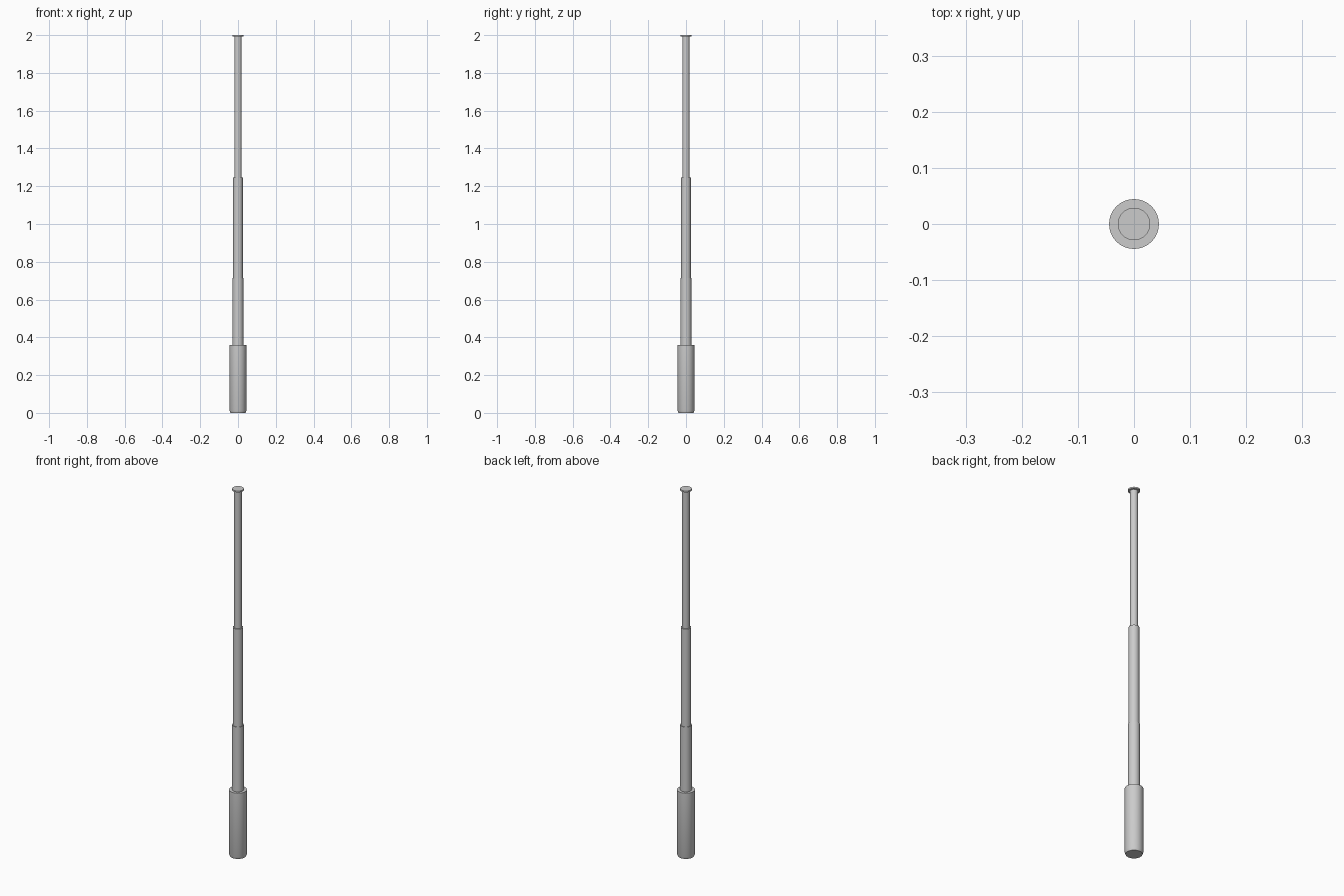
import bpy, bmesh, math

if "Cube" in bpy.data.objects:
    bpy.data.objects.remove(bpy.data.objects["Cube"])

SIDES = 32


def lathe(name, profile):
    """Revolve (radius, z) points around z and close both ends."""
    bm = bmesh.new()
    rings = []
    for r, z in profile:
        rings.append([bm.verts.new((r * math.cos(2 * math.pi * i / SIDES),
                                    r * math.sin(2 * math.pi * i / SIDES), z))
                      for i in range(SIDES)])
    for a, b in zip(rings, rings[1:]):
        for i in range(SIDES):
            j = (i + 1) % SIDES
            bm.faces.new((a[i], a[j], b[j], b[i]))
    bm.faces.new(rings[0][::-1])
    bm.faces.new(rings[-1])
    mesh = bpy.data.meshes.new(name)
    bm.to_mesh(mesh)
    bm.free()
    obj = bpy.data.objects.new(name, mesh)
    bpy.context.collection.objects.link(obj)
    bpy.ops.object.select_all(action='DESELECT')
    bpy.context.view_layer.objects.active = obj
    obj.select_set(True)
    bpy.ops.object.shade_smooth_by_angle(angle=math.radians(30))
    return obj


# Grip with a chamfered foot
lathe("grip", [(0.040, 0), (0.0445, 0.012), (0.0445, 0.36)])

# Telescoping tubes, each seated on the one below
for name, radius, bottom, top in (("lower_tube", 0.0285, 0.36, 0.713),
                                  ("middle_tube", 0.0255, 0.713, 1.245),
                                  ("upper_tube", 0.019, 1.245, 1.994)):
    lathe(name, [(radius, bottom), (radius, top)])

# Thin end cap
lathe("end_cap", [(0.029, 1.992), (0.029, 2.0)])
